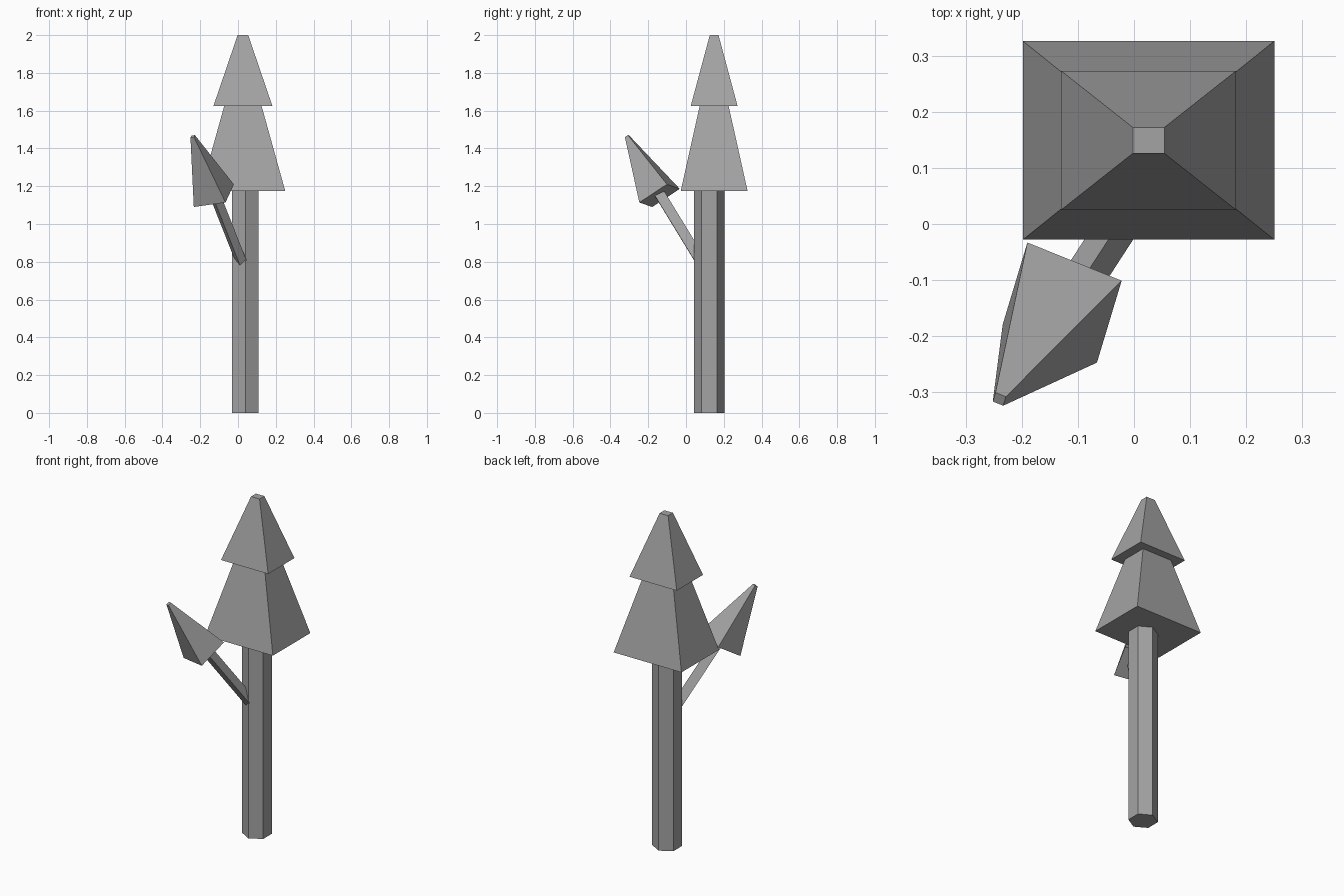
import bpy, bmesh, math
from mathutils import Vector

cube = bpy.data.objects.get("Cube")
if cube:
    bpy.data.objects.remove(cube)

grey = bpy.data.materials.new("plain_grey")
grey.use_nodes = True
color = (0.37, 0.37, 0.37, 1)
grey.diffuse_color = color
grey.node_tree.nodes["Principled BSDF"].inputs["Base Color"].default_value = color


def loft(name, lower, upper):
    """Closed solid between two rings with the same number of points."""
    bm = bmesh.new()
    low = [bm.verts.new(p) for p in lower]
    top = [bm.verts.new(p) for p in upper]
    n = len(low)
    for i in range(n):
        j = (i + 1) % n
        bm.faces.new((low[i], low[j], top[j], top[i]))
    bm.faces.new(low[::-1])
    bm.faces.new(top)
    bmesh.ops.recalc_face_normals(bm, faces=bm.faces)
    mesh = bpy.data.meshes.new(name)
    bm.to_mesh(mesh)
    bm.free()
    mesh.materials.append(grey)
    obj = bpy.data.objects.new(name, mesh)
    bpy.context.collection.objects.link(obj)
    return obj


def rectangle(center, u, v):
    """Ring around a center with half-extent vectors u and v."""
    c = Vector(center)
    return [c - u - v, c + u - v, c + u + v, c - u + v]


X, Y = Vector((1, 0, 0)), Vector((0, 1, 0))


def tier(name, base_z, base, top_z, top):
    """Upright truncated pyramid of foliage."""
    rings = [rectangle((0.026, 0.149, z), X * hx, Y * hy)
             for z, (hx, hy) in ((base_z, base), (top_z, top))]
    loft(name, *rings)


# Hexagonal trunk with a corner facing the front
def hexagon(z):
    angles = [math.radians(90 + 60 * i) for i in range(6)]
    return [(0.039 + 0.081 * math.cos(a), 0.123 + 0.081 * math.sin(a), z)
            for a in angles]


loft("trunk", hexagon(0), hexagon(1.2))

# Two stacked foliage tiers
tier("lower_foliage", 1.175, (0.224, 0.177), 1.65, (0.092, 0.071))
tier("upper_foliage", 1.625, (0.156, 0.124), 2.0, (0.028, 0.023))

# Tilted foliage at the end of the side branch
base = Vector((-0.128, -0.14, 1.15))
tip = Vector((-0.24, -0.312, 1.464))
side = Vector((0.084, -0.034, 0.012))
down = Vector((-0.022, -0.073, -0.048))
loft("branch_foliage", rectangle(base, side, down),
     rectangle(tip, side * 0.11, down * 0.11))

# Slim four-sided branch leaving the trunk
along = Vector((-0.396, -0.61, 1)).normalized()
across = Vector((along.y, -along.x, 0)).normalized() * -1
rise = along.cross(across)
if rise.z < 0:
    rise.negate()
section = [(0.045, 0), (0.008, 0.042), (-0.028, 0), (0.008, -0.021)]


def branch_ring(t):
    return [base + along * t + across * p + rise * q for p, q in section]


loft("side_branch", branch_ring(-0.48), branch_ring(0.04))
